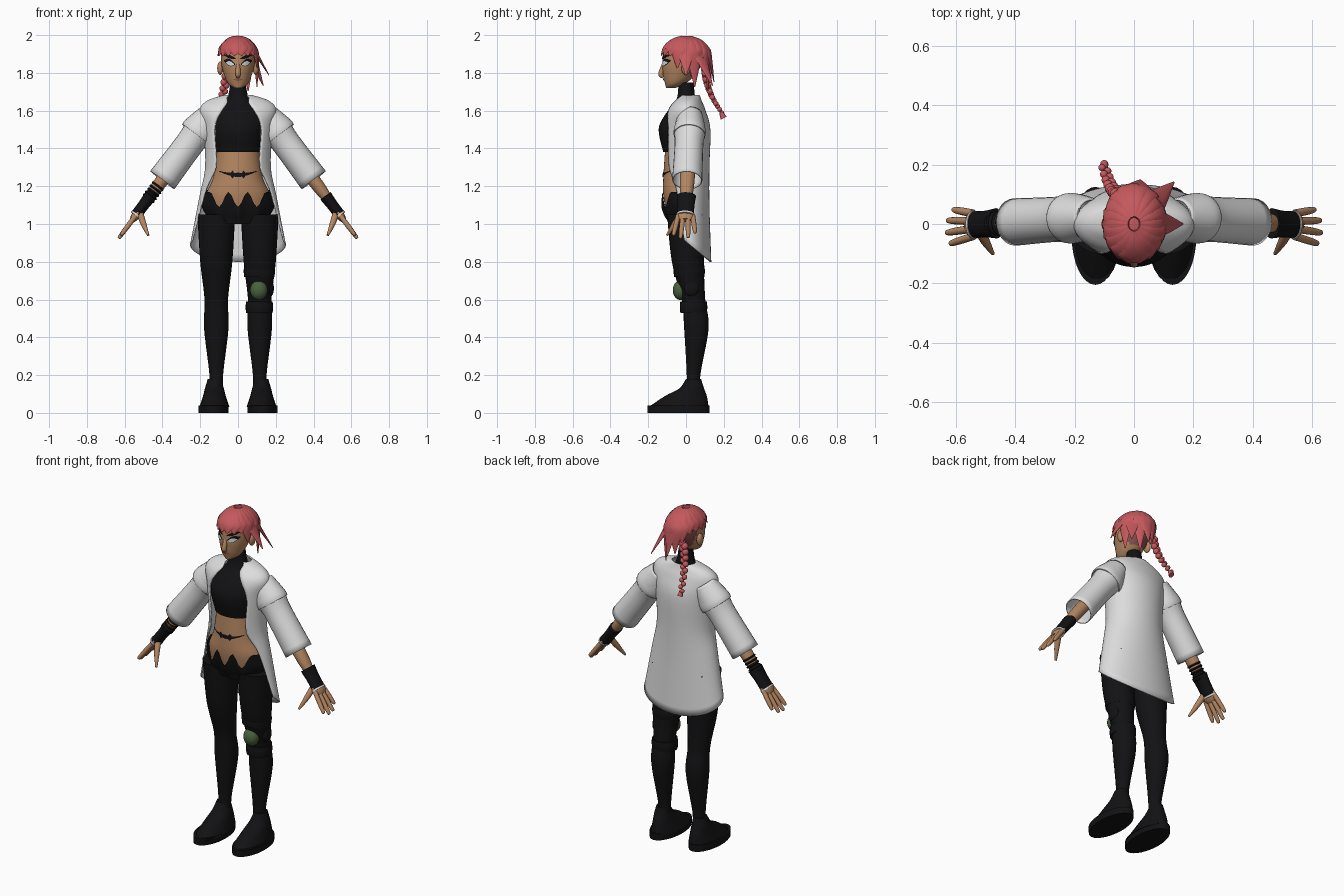
import bpy, bmesh, math
from math import sin, cos, pi, radians
from mathutils import Vector
from mathutils.bvhtree import BVHTree

if "Cube" in bpy.data.objects:
    bpy.data.objects.remove(bpy.data.objects["Cube"])


def material(name, r, g, b):
    m = bpy.data.materials.new(name)
    m.use_nodes = True
    m.diffuse_color = (r, g, b, 1)
    m.node_tree.nodes["Principled BSDF"].inputs["Base Color"].default_value = (r, g, b, 1)
    return m


SKIN = material("tan skin", .46, .24, .12)
BLACK = material("black cloth", .006, .006, .007)
COAT = material("white coat", .72, .72, .72)
HAIR = material("pink hair", .56, .1, .11)
SHAVED = material("shaved scalp", .25, .09, .08)
GREEN = material("green pad", .07, .12, .05)
EYE = material("pale eye", .65, .75, .8)
LIPS = material("lips", .3, .11, .07)


def finish(name, bm, mat, thick=0):
    bmesh.ops.recalc_face_normals(bm, faces=bm.faces)
    mesh = bpy.data.meshes.new(name)
    bm.to_mesh(mesh)
    bm.free()
    mesh.materials.append(mat)
    for face in mesh.polygons:
        face.use_smooth = True
    mesh.set_sharp_from_angle(angle=radians(50))
    part = bpy.data.objects.new(name, mesh)
    bpy.context.collection.objects.link(part)
    if thick:
        shell = part.modifiers.new("thickness", "SOLIDIFY")
        shell.thickness, shell.offset = thick, 0
    return part


def smooth_path(stations, steps):
    """Pass a smooth curve through the stations."""
    out, last = [], len(stations) - 1
    for i in range(last):
        before, start, end, after = (stations[min(max(i + k, 0), last)] for k in (-1, 0, 1, 2))
        for j in range(steps):
            t = j / steps
            out.append([q + t / 2 * (r - p + t * (2 * p - 5 * q + 4 * r - s + t * (3 * (q - r) + s - p)))
                        for p, q, r, s in zip(before, start, end, after)])
    return out + [list(stations[-1])]


def tube(name, stations, mat, flat=False, ref=(0, 1, 0), cap=True, sides=24, steps=5, warp=None, thick=0):
    """Loft ellipses (x, y, z, radius, depth); a sixth value opens the front by that many degrees."""
    stations = smooth_path(stations, steps)
    last = len(stations) - 1
    bm, rows = bmesh.new(), []
    for i, (x, y, z, radius, depth, *opening) in enumerate(stations):
        ahead = Vector(stations[min(i + 1, last)][:3]) - Vector(stations[max(i - 1, 0)][:3])
        along = Vector((0, 0, 1)) if flat else ahead.normalized()
        b = Vector(ref)
        b = (b - along * b.dot(along)).normalized()
        a = b.cross(along)
        gap = radians(opening[0]) if opening else 0
        row = []
        for j in range(sides + len(opening)):
            angle = gap - pi / 2 + (pi - gap) * 2 * j / sides
            p = Vector((x, y, z)) + a * radius * cos(angle) + b * depth * sin(angle)
            if warp:
                p.z = warp(p, angle, i / last)
            row.append(bm.verts.new(p))
        rows.append(row)
    for low, high in zip(rows, rows[1:]):
        for j in range(sides):
            k = (j + 1) % len(low)
            bm.faces.new((low[j], low[k], high[k], high[j]))
    if cap:
        bm.faces.new(rows[0])
        bm.faces.new(rows[-1])
    return finish(name, bm, mat, thick)


def column(name, stations, mat, x=0, **options):
    """Upright loft through level ellipses (z, y, radius, depth)."""
    return tube(name, [(x, y, z, *radii) for z, y, *radii in stations], mat, flat=True, **options)


def ball(name, loc, size, mat, keep=None):
    bm = bmesh.new()
    bmesh.ops.create_uvsphere(bm, u_segments=24, v_segments=16, radius=1)
    for v in bm.verts:
        v.co = Vector(loc) + v.co * Vector(size)
    if keep:
        bmesh.ops.delete(bm, geom=[v for v in bm.verts if not keep(v.co)], context="VERTS")
    return finish(name, bm, mat)


def decal(name, target, columns, mat, lift):
    """Lay a thin strip with columns (x, middle, half height) over the front of a part."""
    source = bmesh.new()
    source.from_mesh(target.data)
    tree = BVHTree.FromBMesh(source)
    source.free()
    bm, last = bmesh.new(), None
    for x, middle, half in columns:
        row = []
        for z in (middle + half, middle, middle - half):
            hit = tree.ray_cast(Vector((x, -1, z)), Vector((0, 1, 0)))[0]
            row.append(bm.verts.new((x, hit.y - lift, z)))
        if last:
            for i in (0, 1):
                bm.faces.new((last[i], row[i], row[i + 1], last[i + 1]))
        last = row
    return finish(name, bm, mat)


def leaf(name, target, start, end, z, rise, half, mat, lift=.004):
    """Pointed oval decal, used for the features of the face."""
    steps = [i / 12 for i in range(13)]
    decal(name, target, [(start + (end - start) * t, z + rise * t, half * sin(pi * t) + .001) for t in steps],
          mat, lift)


# Torso and cropped top
midriff = column("midriff", [(1.04, 0, .16, .1), (1.15, -.01, .17, .11), (1.25, -.02, .13, .1),
                             (1.4, -.02, .11, .09)], SKIN, sides=40)
column("cropped_top", [(1.38, -.02, .12, .1), (1.5, -.03, .14, .115), (1.58, -.02, .13, .09),
                       (1.66, 0, .06, .05), (1.75, 0, .04, .04)], BLACK, sides=40)


# Trouser waist with a scalloped front rim
def waist_rim(p, angle, u):
    rim = 1.18 if sin(angle) > 0 else 1.13 - .04 * cos(20 * pi * min(abs(p.x), .15))
    return 1 + (rim - 1) * u


column("trouser_waist", [(1, 0, .14, .09), (1.08, 0, .19, .115), (1.18, -.01, .18, .12)], BLACK,
       sides=64, cap=False, warp=waist_rim)
decal("belly_mark", midriff, [(i / 100, 1.26 + i * i / 5000, .012 - abs(i) / 1000 + (.012 if abs(i) == 3 else 0))
                              for i in range(-10, 11)], BLACK, .004)

# Coat body, with the hem falling toward the back
column("coat_body", [(.8, .02, .25, .11, 75), (1.1, .01, .2, .11, 60), (1.3, 0, .17, .12, 43), (1.5, 0, .18, .125, 43),
                     (1.6, 0, .2, .1, 25), (1.65, .01, .16, .07, 20), (1.68, .02, .07, .05, 42)],
       COAT, cap=False, sides=48, thick=.008,
       warp=lambda p, angle, u: p.z + .09 * (1 - sin(angle)) * max(0, 1 - 3 * u))

# Limbs, built once for each side
SHOULDER, WRIST = Vector((.2, .02, 1.5)), Vector((.5, 0, 1.1))
for side, s in (("left", 1), ("right", -1)):
    def arm(part, stations, mat, depth=1, fan=0, **options):
        """Loft along the arm line: 0 is the shoulder, 1 the wrist."""
        path = []
        for t, radius in stations:
            p = SHOULDER + (WRIST - SHOULDER) * t
            path.append((p.x * s, p.y + fan * t * t, p.z, radius, radius * depth))
        tube(side + "_" + part, path, mat, **options)

    arm("sleeve", [(-.2, .06), (0, .08), (.2, .073), (.67, .077)], COAT, cap=False, thick=.006)
    arm("shoulder_cap", [(-.2, .065), (0, .09), (.07, .09)], COAT, depth=.9, cap=False, thick=.006)
    arm("forearm", [(.4, .038), (.75, .034), (.9, .027), (1, .025)], SKIN, depth=1.1)
    arm("glove", [(.88, .034), (1, .03), (1.12, .03)], BLACK, depth=1.5)
    arm("glove_edge", [(1.12, .032), (1.14, .032)], COAT, depth=1.5)
    arm("palm", [(1.05, .02), (1.15, .022), (1.2, .015)], SKIN, depth=2.1)
    for i, reach in enumerate((.2, .24, .23, .17)):
        arm("finger_%d" % i, [(1.14, .013), (1.18 + reach / 2, .013), (1.18 + reach, .01), (1.2 + reach, .004)],
            SKIN, fan=.02 * (i - 1.5), sides=12)
    tube(side + "_thumb", [(.52 * s, -.02, 1.06, .018, .018), (.5 * s, -.06, 1, .015, .015),
                           (.475 * s, -.1, .94, .006, .006)], SKIN, sides=12)

    column(side + "_leg", [(z, y, r, r) for z, y, r in ((1.05, 0, .1), (.8, .01, .085), (.6, .04, .062),
                           (.45, .055, .065), (.2, .04, .036), (.1, .04, .04))], BLACK, x=.115 * s)
    column(side + "_boot", [(.03, -.04, .08, .16), (.09, 0, .06, .11), (.13, .03, .05, .065),
                            (.18, .04, .035, .04)], BLACK, x=.125 * s)
    column(side + "_sole", [(0, -.04, .08, .165), (.04, -.04, .08, .165)], BLACK, x=.13 * s, sides=32)
    ball(side + "_ear", (.094 * s, 0, 1.825), (.016, .024, .036), SKIN)
    if s < 0:
        arm("forearm_wrap", [(.73 + i / 50, .03 + .008 * (i % 2)) for i in range(11)], BLACK, depth=1.1)

# Knee brace on the left leg
for name, z, y, r in (("upper", .75, .017, .08), ("lower", .56, .04, .07)):
    column(name + "_knee_band", [(z - .03, y, r, r), (z, y, r + .003, r + .003), (z + .03, y, r, r)], BLACK, x=.113)
ball("knee_pad", (.11, -.03, .65), (.046, .04, .052), GREEN)
ball("knee_hinge", (.17, .03, .66), (.02, .04, .045), BLACK)

# Head and face
head = column("head", [(1.72, -.08, .02, .025), (1.74, -.06, .05, .05), (1.78, -.04, .07, .08), (1.85, -.02, .088, .105),
                       (1.93, -.01, .08, .1), (1.98, 0, .01, .02)], SKIN, sides=40)
head.data.materials.append(SHAVED)
for face in head.data.polygons:
    if face.center.y > .02 and face.center.z > 1.78:
        face.material_index = 1
tube("nose", [(0, -.115, 1.85, .01, .01), (0, -.133, 1.795, .014, .014), (0, -.12, 1.78, .01, .01)], SKIN, sides=12)
for side, s in (("left", 1), ("right", -1)):
    leaf(side + "_eye_liner", head, .015 * s, .075 * s, 1.845, .02, .018, BLACK)
    leaf(side + "_eye", head, .02 * s, .065 * s, 1.845, .01, .011, EYE, lift=.007)
    leaf(side + "_eyebrow", head, .01 * s, .075 * s, 1.875, .02, .008, BLACK)
leaf("mouth", head, -.025, .025, 1.765, 0, .006, LIPS)

# Hair: a cap, locks that fan out from the crown and sweep to the left, and a braid
ball("hair_cap", (0, 0, 1.88), (.1, .124, .108), HAIR,
     lambda p: p.z > 1.9 - (.45 if p.x > -.03 else .15) * (p.y + .1))
for i in range(18):
    around = radians(20 * i)
    out = Vector((.1 * cos(around), .125 * sin(around), 0))
    long = max(0, cos(around - radians(50)))
    flare = 1.07 if i % 2 else 1.07 + .9 * long * max(0, cos(around))
    path = []
    for j in range(4):
        down = radians(10 + j * (18 + 10 * long))
        p = out * 1.03 * sin(down)
        path.append((p.x, p.y, 1.88 + .11 * cos(down), .009, .014 + .008 * j))
    tip = out * flare
    path.append((tip.x, tip.y, 1.89 - long * (.16 + .03 * (i % 2)), .002, .003))
    tube("hair_lock_%d" % i, path, HAIR, ref=(-sin(around), cos(around), 0), sides=10)
for i in range(16):
    t = i / 15
    r = .021 - .009 * t
    ball("braid_knot_%d" % i, (-.05 - .05 * t + .008 * (-1) ** i, .1 + .09 * t * t, 1.83 - .24 * t), (r, r, r), HAIR)
tube("braid_tuft", [(-.1, .185, 1.59, .01, .01), (-.1, .2, 1.56, .018, .014)], HAIR, ref=(1, 0, 0), sides=12)
